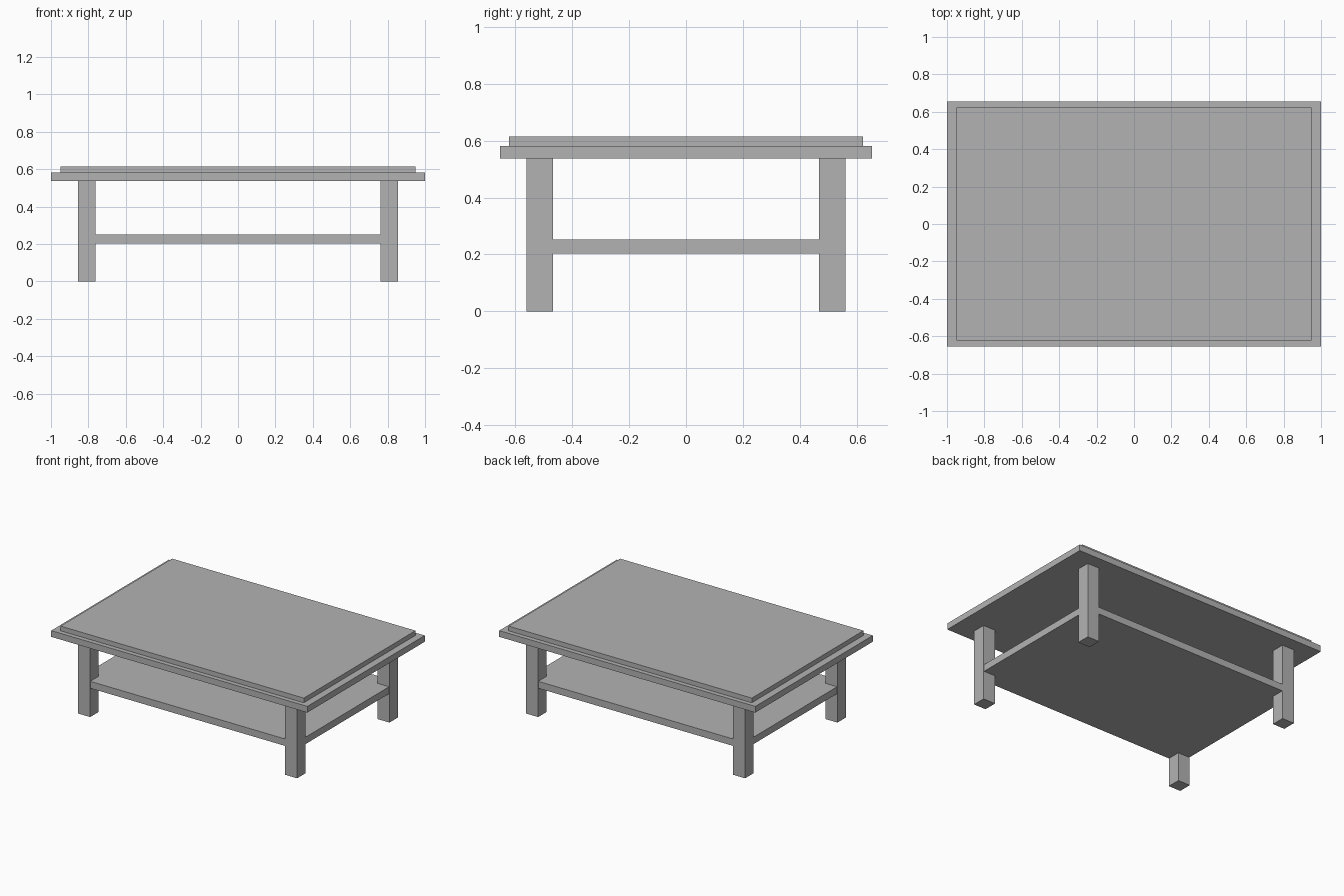
import bpy
import bmesh

cube = bpy.data.objects.get("Cube")
if cube:
    bpy.data.objects.remove(cube, do_unlink=True)

grey = bpy.data.materials.new("plain_grey")
grey.use_nodes = True
colour = (0.45, 0.45, 0.45, 1)
grey.diffuse_color = colour
grey.node_tree.nodes["Principled BSDF"].inputs["Base Color"].default_value = colour


def box(name, low, high):
    """Flat-shaded box between two opposite corners."""
    bm = bmesh.new()
    bmesh.ops.create_cube(bm, size=1)
    for v in bm.verts:
        v.co = [h if c > 0 else l for c, l, h in zip(v.co, low, high)]
    mesh = bpy.data.meshes.new(name)
    bm.to_mesh(mesh)
    bm.free()
    mesh.materials.append(grey)
    obj = bpy.data.objects.new(name, mesh)
    bpy.context.collection.objects.link(obj)
    return obj


def slab(name, half_x, half_y, bottom, top):
    return box(name, (-half_x, -half_y, bottom), (half_x, half_y, top))


# Stepped top and lower shelf
slab("table_top", 1.0, 0.655, 0.538, 0.582)
slab("raised_panel", 0.95, 0.623, 0.582, 0.615)
slab("lower_shelf", 0.852, 0.561, 0.203, 0.252)

# Four square legs
leg_x, leg_y, half = 0.808, 0.515, 0.047
for side, sx in (("left", 1), ("right", -1)):
    for end, sy in (("front", -1), ("back", 1)):
        x, y = sx * leg_x, sy * leg_y
        box(f"{end}_{side}_leg", (x - half, y - half, 0), (x + half, y + half, 0.538))
